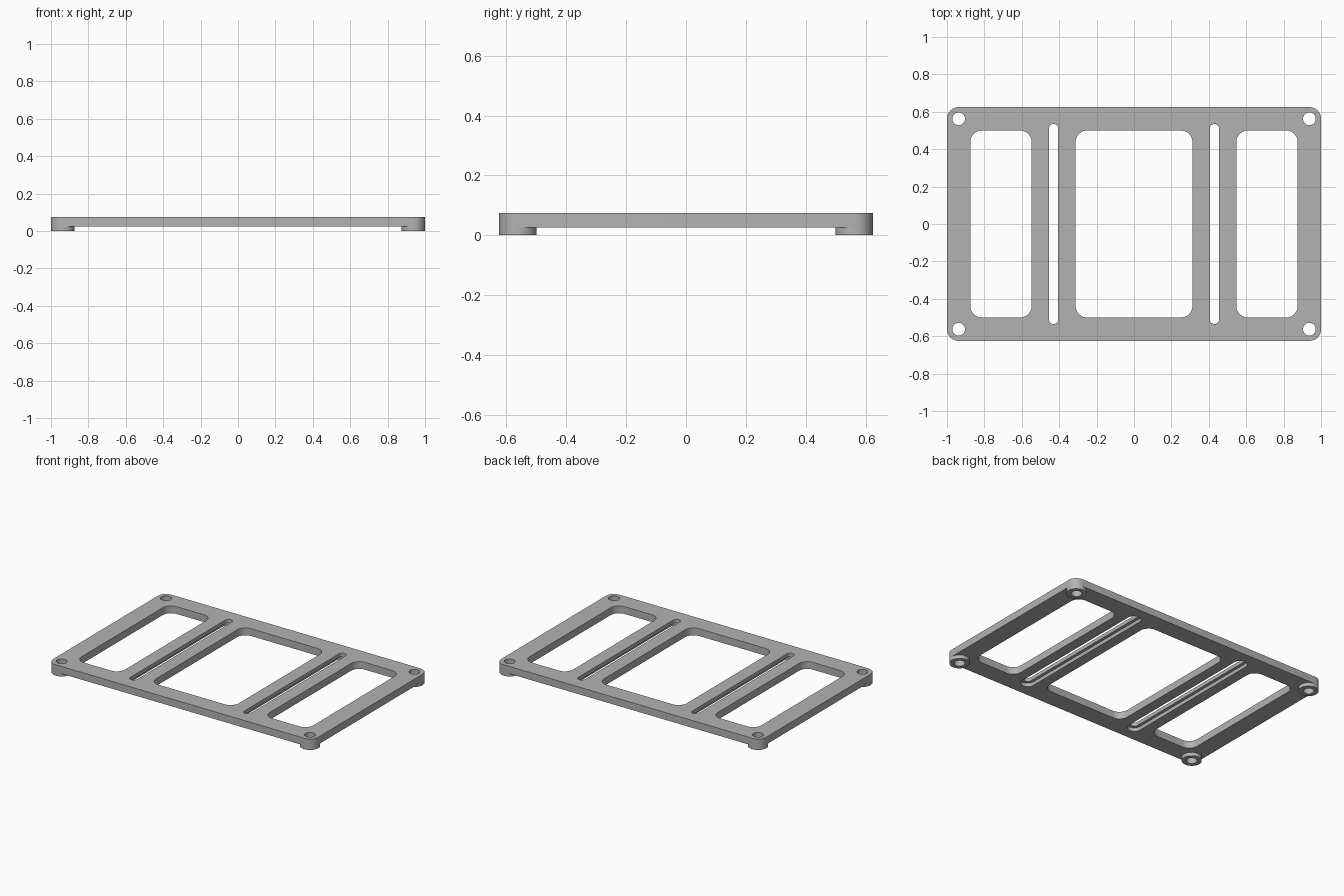
import bpy, bmesh, math

cube = bpy.data.objects.get("Cube")
if cube:
    bpy.data.objects.remove(cube, do_unlink=True)

BOTTOM, TOP = 0.025, 0.075      # plate faces
CORNER = 0.0625                 # corner and foot radius
HOLE = 0.034                    # screw hole radius
FOOT_X, FOOT_Y = 0.9375, 0.5625
SLOT_X, SLOT_HALF = 0.43, 0.51

grey = bpy.data.materials.new("plain grey")
grey.use_nodes = True
grey.diffuse_color = (0.45, 0.45, 0.45, 1)
grey.node_tree.nodes["Principled BSDF"].inputs["Base Color"].default_value = grey.diffuse_color


def rounded(cx, cy, hx, hy, r, steps=10):
    """Outline of a rounded rectangle; a circle or slot when r fills it."""
    pts = []
    for q, (sx, sy) in enumerate([(1, 1), (-1, 1), (-1, -1), (1, -1)]):
        for i in range(steps + 1):
            a = (q + i / steps) * math.pi / 2
            pts.append((cx + sx * (hx - r) + r * math.cos(a),
                        cy + sy * (hy - r) + r * math.sin(a)))
    return pts


def finish(name, bm):
    bmesh.ops.remove_doubles(bm, verts=bm.verts, dist=1e-5)
    bmesh.ops.recalc_face_normals(bm, faces=bm.faces)
    mesh = bpy.data.meshes.new(name)
    bm.to_mesh(mesh)
    bm.free()
    mesh.materials.append(grey)
    ob = bpy.data.objects.new(name, mesh)
    bpy.context.collection.objects.link(ob)
    return ob


def prism(name, outline, z0, z1):
    bm = bmesh.new()
    verts = [bm.verts.new((x, y, z0)) for x, y in outline]
    bmesh.ops.remove_doubles(bm, verts=verts, dist=1e-5)
    face = bm.faces.new([v for v in verts if v.is_valid])
    out = bmesh.ops.extrude_face_region(bm, geom=[face])
    moved = [g for g in out["geom"] if isinstance(g, bmesh.types.BMVert)]
    bmesh.ops.translate(bm, verts=moved, vec=(0, 0, z1 - z0))
    return finish(name, bm)


def activate(ob):
    bpy.ops.object.select_all(action="DESELECT")
    ob.select_set(True)
    bpy.context.view_layer.objects.active = ob


def cut(ob, outline, z0=-0.1, z1=0.2):
    cutter = prism("cutter", outline, z0, z1)
    cutter.hide_render = True
    mod = ob.modifiers.new("cut", "BOOLEAN")
    mod.operation, mod.solver, mod.object = "DIFFERENCE", "EXACT", cutter
    activate(ob)
    bpy.ops.object.modifier_apply(modifier=mod.name)
    bpy.data.objects.remove(cutter, do_unlink=True)


def smooth(ob):
    activate(ob)
    bpy.ops.object.shade_smooth_by_angle(angle=math.radians(30))


# Plate with the middle window
plate = prism("plate", rounded(0, 0, 1, 0.625, CORNER), BOTTOM, TOP)
cut(plate, rounded(0, 0, 0.3125, 0.5, CORNER))

for side in (-1, 1):
    # Side window
    cut(plate, rounded(side * 0.711, 0, 0.164, 0.5, CORNER))
    # Slot, wider on the underside for screw heads
    for r, z1 in ((0.025, 0.2), (0.045, 0.05)):
        cut(plate, rounded(side * SLOT_X, 0, r, SLOT_HALF + r, r), -0.1, z1)
    # Corner screw holes
    for end in (-1, 1):
        cut(plate, rounded(side * FOOT_X, end * FOOT_Y, HOLE, HOLE, HOLE))
smooth(plate)

# Ring feet, open where they meet the plate
for sx, x_name in ((1, "left"), (-1, "right")):
    for sy, y_name in ((-1, "front"), (1, "back")):
        bm = bmesh.new()
        rings = []
        for r, z in ((CORNER, BOTTOM), (CORNER, 0), (HOLE, 0), (HOLE, BOTTOM)):
            outline = rounded(sx * FOOT_X, sy * FOOT_Y, r, r, r)
            rings.append([bm.verts.new((x, y, z)) for x, y in outline])
        for a, b in zip(rings, rings[1:]):
            for i in range(len(a)):
                bm.faces.new((a[i - 1], a[i], b[i], b[i - 1]))
        smooth(finish(f"{y_name}_{x_name}_foot", bm))
